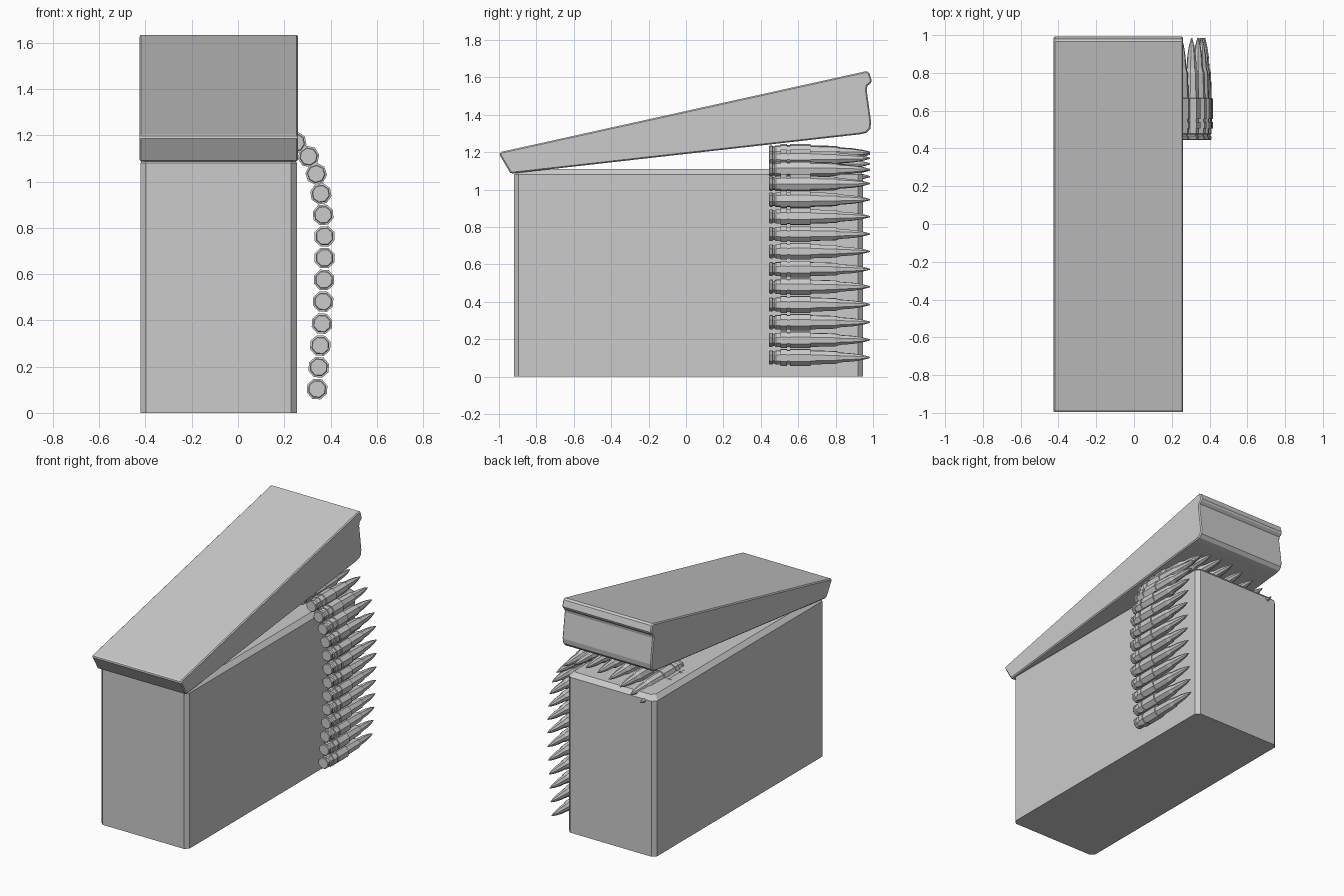
import bpy, bmesh
from math import cos, sin, pi, atan2

if "Cube" in bpy.data.objects:
    bpy.data.objects.remove(bpy.data.objects["Cube"])


def make_object(name, bm):
    bmesh.ops.recalc_face_normals(bm, faces=bm.faces[:])
    mesh = bpy.data.meshes.new(name)
    bm.to_mesh(mesh)
    bm.free()
    ob = bpy.data.objects.new(name, mesh)
    bpy.context.collection.objects.link(ob)
    return ob


def loft(bm, rings):
    """Skin closed rings of points and cap both ends."""
    loops = [[bm.verts.new(p) for p in ring] for ring in rings]
    n = len(loops[0])
    for a, b in zip(loops, loops[1:]):
        for i in range(n):
            j = (i + 1) % n
            bm.faces.new((a[i], a[j], b[j], b[i]))
    bm.faces.new(loops[0])
    bm.faces.new(loops[-1])


# Can body: chamfered rectangle with a sloped shoulder at the rim
def can_ring(z, inset, c=0.025):
    x0, x1 = -0.422 + inset, 0.255 - inset
    y0, y1 = -0.92 + inset, 0.945 - inset
    return [(x0 + c, y0, z), (x1 - c, y0, z), (x1, y0 + c, z), (x1, y1 - c, z),
            (x1 - c, y1, z), (x0 + c, y1, z), (x0, y1 - c, z), (x0, y0 + c, z)]


bm = bmesh.new()
loft(bm, [can_ring(0, 0), can_ring(1.08, 0), can_ring(1.11, 0.028)])
make_object("can_body", bm)

# Half-open lid: side profile extruded across the width
profile = [(-1.0, 1.192), (-0.985, 1.203), (0.965, 1.634), (0.98, 1.625),
           (0.993, 1.583), (0.988, 1.57), (0.97, 1.555), (0.966, 1.535),
           (0.99, 1.36), (0.985, 1.325), (0.965, 1.304), (0.93, 1.296),
           (-0.925, 1.087), (-0.94, 1.09)]
bm = bmesh.new()
loft(bm, [[(x, y, z) for y, z in profile] for x in (-0.426, 0.26)])
lid = make_object("lid", bm)
bevel = lid.modifiers.new("edge_bevel", "BEVEL")
bevel.width = 0.007
bevel.segments = 1
bevel.limit_method = 'ANGLE'
bevel.angle_limit = 1.2

# Cartridge outline: (y, radius) from base to tip, with two link bands
cartridge = [(0.445, 0.036), (0.449, 0.040), (0.461, 0.040), (0.465, 0.034),
             (0.474, 0.034), (0.480, 0.040), (0.505, 0.040), (0.506, 0.047),
             (0.540, 0.047), (0.541, 0.041), (0.555, 0.041), (0.556, 0.047),
             (0.665, 0.047), (0.666, 0.040), (0.800, 0.036), (0.825, 0.028),
             (0.890, 0.023), (0.945, 0.014), (0.985, 0.003)]

# Belt path (x, z): hanging down the side, then over the rim and across the top
path = [(0.342, 0.103), (0.349, 0.197), (0.356, 0.291), (0.363, 0.386),
        (0.368, 0.481), (0.372, 0.575), (0.374, 0.670), (0.374, 0.763),
        (0.368, 0.856), (0.358, 0.947), (0.338, 1.033), (0.305, 1.108),
        (0.250, 1.168), (0.170, 1.197), (0.080, 1.200), (-0.010, 1.190),
        (-0.097, 1.168), (-0.183, 1.138), (-0.262, 1.105), (-0.338, 1.070)]

for k, (x, z) in enumerate(path):
    a, b = path[max(k - 1, 0)], path[min(k + 1, len(path) - 1)]
    turn = atan2(b[1] - a[1], b[0] - a[0]) + pi / 8
    bm = bmesh.new()
    loft(bm, [[(x + r * cos(turn + i * pi / 4), y, z + r * sin(turn + i * pi / 4))
               for i in range(8)] for y, r in cartridge])
    make_object(f"cartridge_{k + 1:02d}", bm)
